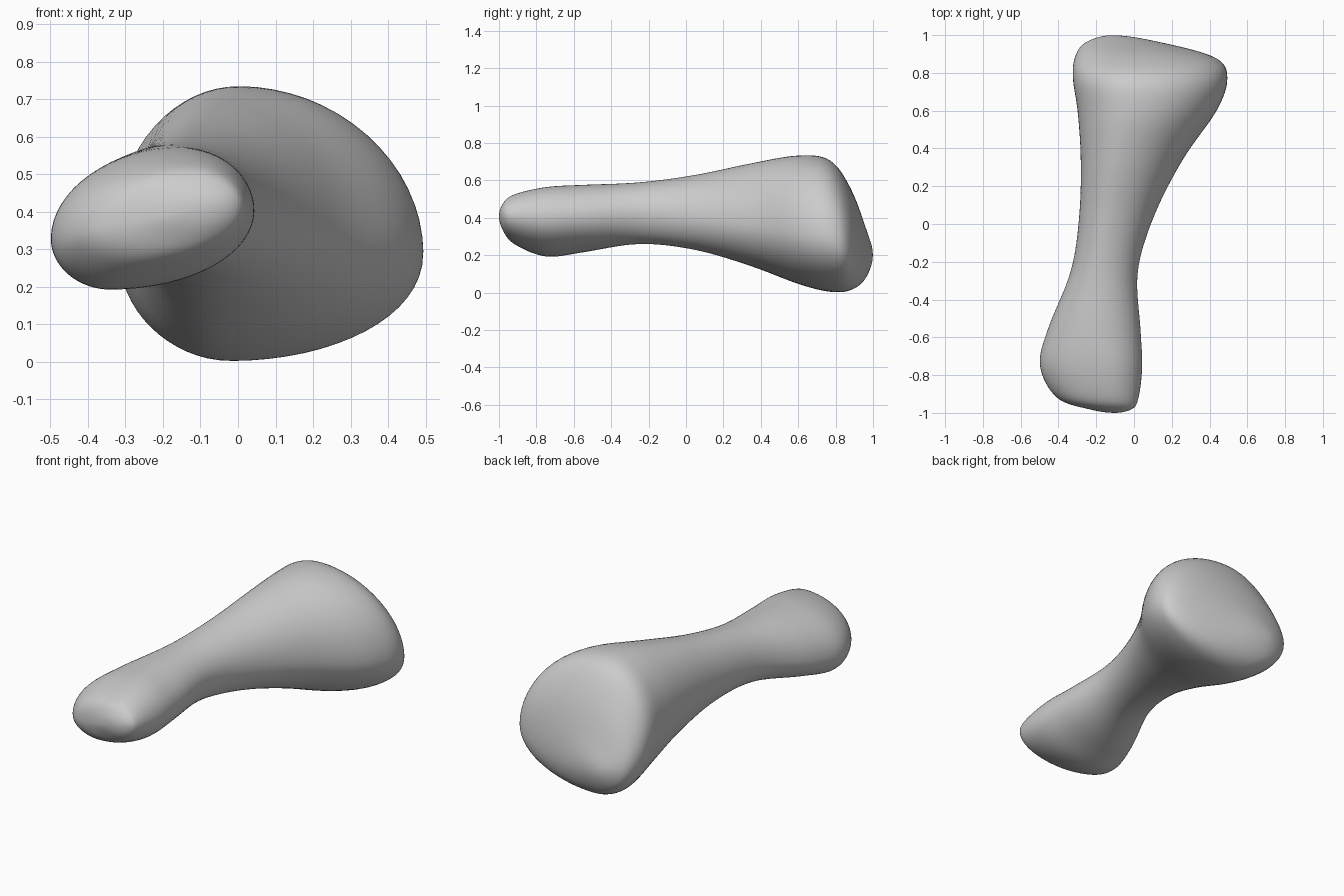
import bpy
import bmesh
from math import cos, sin, pi
from mathutils import Vector

if "Cube" in bpy.data.objects:
    bpy.data.objects.remove(bpy.data.objects["Cube"])

SIDES = 64
STEPS = 8

# Stations along the shaft: y, then the (x, z) of the left, right, top and bottom extremes
stations = [
    (-1.00, -.10, .41, -.10, .41, -.10, .41, -.10, .41),
    (-.98, -.24, .38, -.01, .42, -.10, .475, -.13, .335),
    (-.92, -.41, .35, .025, .41, -.12, .525, -.25, .26),
    (-.75, -.50, .33, .045, .40, -.14, .565, -.34, .192),
    (-.55, -.455, .34, .035, .41, -.17, .577, -.28, .215),
    (-.25, -.335, .40, .02, .43, -.16, .59, -.15, .26),
    (.05, -.29, .42, .11, .40, -.12, .63, -.08, .228),
    (.35, -.283, .42, .265, .36, -.06, .693, -.05, .14),
    (.60, -.30, .40, .44, .32, 0, .735, -.03, .045),
    (.77, -.325, .36, .497, .29, 0, .71, -.02, .003),
    (.88, -.315, .28, .435, .24, 0, .56, -.03, .012),
    (.96, -.26, .22, .15, .20, -.06, .35, -.08, .075),
    (1.00, -.12, .20, -.12, .20, -.12, .20, -.12, .20),
]


def mirrored(tip, near):
    """Section beyond a tip, so that the end closes as a round cap."""
    return (near[0],) + tuple(2 * a - b for a, b in zip(tip[1:], near[1:]))


def spline(a, b, c, d, t):
    """Smooth blend from section b to section c."""
    return [q + t / 2 * (r - p + t * (2 * p - 5 * q + 4 * r - s + t * (3 * (q - r) + s - p)))
            for p, q, r, s in zip(a, b, c, d)]


def ring(section):
    """Rounded outline through the four extremes of a section."""
    y, lx, lz, rx, rz, tx, tz, bx, bz = section
    points = []
    for i in range(SIDES):
        c, s = cos(2 * pi * i / SIDES), sin(2 * pi * i / SIDES)
        side_x, side_z = (rx, rz) if c >= 0 else (lx, lz)
        cap_x, cap_z = (tx, tz) if s >= 0 else (bx, bz)
        points.append(Vector((cap_x + (side_x - cap_x) * abs(c), y,
                              side_z + (cap_z - side_z) * abs(s))))
    return points


# Loft the sections into one closed skin
path = [mirrored(stations[0], stations[1])] + stations + [mirrored(stations[-1], stations[-2])]
sections = [spline(*path[i:i + 4], k / STEPS)
            for i in range(len(stations) - 1) for k in range(STEPS)][1:]
bm = bmesh.new()
rings = [[bm.verts.new(p) for p in ring(s)] for s in sections]
for low, high in zip(rings, rings[1:]):
    for i in range(SIDES):
        j = (i + 1) % SIDES
        bm.faces.new((low[i], low[j], high[j], high[i]))
for station, loop in ((stations[0], rings[0]), (stations[-1], rings[-1])):
    y, x, z = station[:3]
    tip = bm.verts.new((x, y, z))
    for i in range(SIDES):
        bm.faces.new((tip, loop[i], loop[(i + 1) % SIDES]))

# Soften the skin a little and shade it smooth
for _ in range(4):
    bmesh.ops.smooth_vert(bm, verts=bm.verts, factor=0.5,
                          use_axis_x=True, use_axis_y=True, use_axis_z=True)
bmesh.ops.recalc_face_normals(bm, faces=bm.faces)
for face in bm.faces:
    face.smooth = True
mesh = bpy.data.meshes.new("bone_body")
bm.to_mesh(mesh)
bm.free()

# Single plain grey
grey = bpy.data.materials.new("plain_grey")
grey.use_nodes = True
colour = (0.6, 0.6, 0.6, 1)
grey.diffuse_color = colour
grey.node_tree.nodes["Principled BSDF"].inputs["Base Color"].default_value = colour
mesh.materials.append(grey)

body = bpy.data.objects.new("bone_body", mesh)
bpy.context.collection.objects.link(body)
